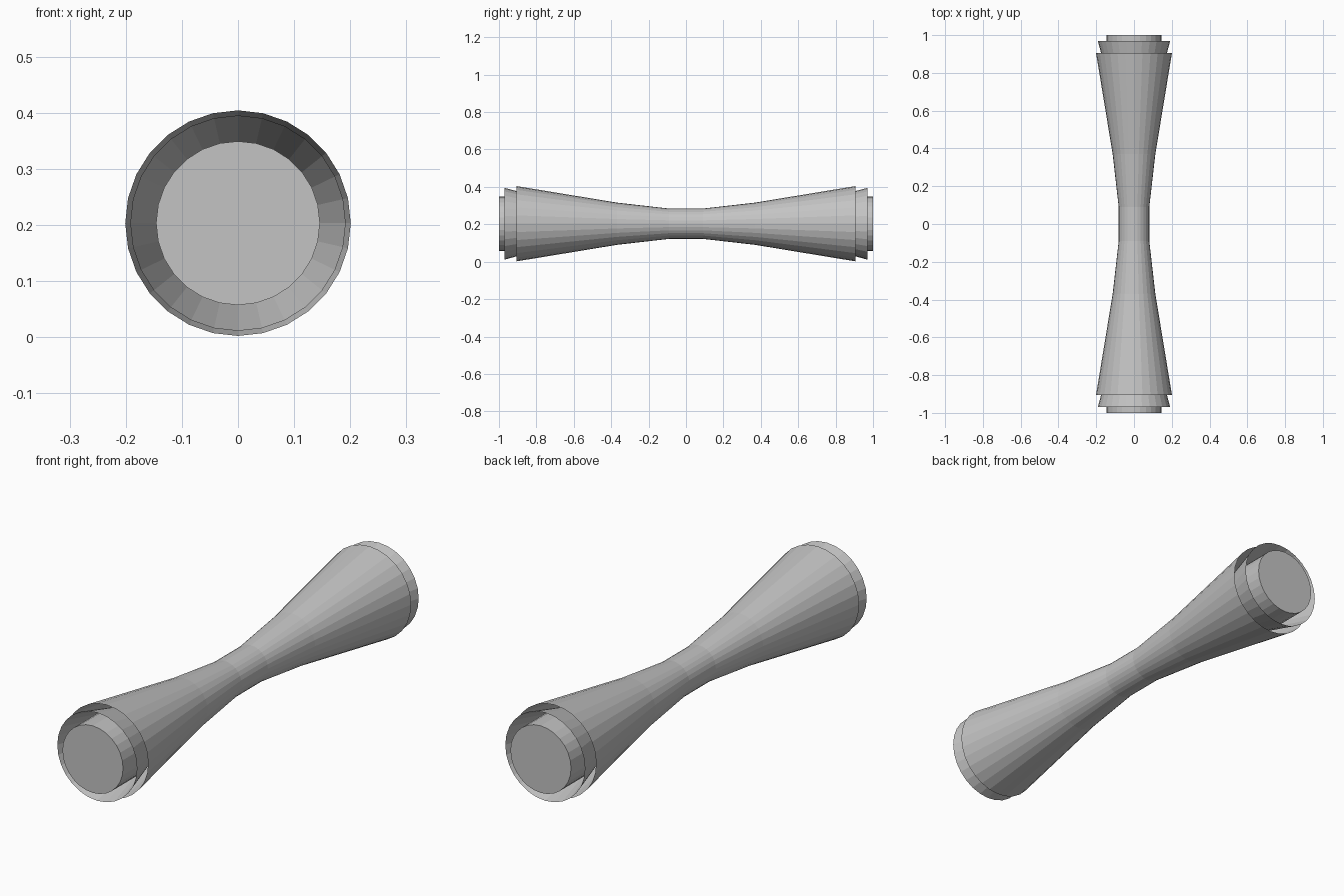
import bpy
import bmesh
import math

if "Cube" in bpy.data.objects:
    bpy.data.objects.remove(bpy.data.objects["Cube"])

SIDES = 28
AXIS_Z = 0.203

grey = bpy.data.materials.new("mid_grey")
grey.diffuse_color = (0.55, 0.55, 0.55, 1.0)
grey.use_nodes = True
grey.node_tree.nodes["Principled BSDF"].inputs["Base Color"].default_value = grey.diffuse_color


def lathe(name, profile, cap_end=False, inward=False):
    """Spin (y, radius) points round the long axis into a flat-faced shell."""
    bm = bmesh.new()
    rings = []
    for y, r in profile:
        rings.append([bm.verts.new((r * math.sin(2 * math.pi * i / SIDES), y,
                                    AXIS_Z + r * math.cos(2 * math.pi * i / SIDES)))
                      for i in range(SIDES)])
    for a, b in zip(rings, rings[1:]):
        for i in range(SIDES):
            j = (i + 1) % SIDES
            bm.faces.new((a[i], a[j], b[j], b[i]))
    if cap_end:
        bm.faces.new(rings[-1])
    bm.normal_update()
    # Point the side faces away from the axis
    for f in bm.faces:
        c = f.calc_center_median()
        side = f.normal.x * c.x + f.normal.z * (c.z - AXIS_Z)
        end = f.normal.y * c.y
        if (side if abs(f.normal.y) < 0.9 else end) < 0:
            f.normal_flip()
    mesh = bpy.data.meshes.new(name)
    bm.to_mesh(mesh)
    bm.free()
    mesh.materials.append(grey)
    obj = bpy.data.objects.new(name, mesh)
    bpy.context.collection.objects.link(obj)
    return obj


# Hourglass body: open flared shell with a straight waist
half = [(0.09, 0.081), (0.37, 0.113), (0.905, 0.201)]
lathe("flared_body", [(-y, r) for y, r in reversed(half)] + half)

for s, end in ((-1, "front"), (1, "back")):
    # Open cup nested in the flared end
    lathe(end + "_cup", [(s * 0.80, 0.146), (s * 0.97, 0.192)])
    # Capped plug in the middle of the cup
    lathe(end + "_plug", [(s * 0.80, 0.146), (s * 1.0, 0.146)], cap_end=True)
